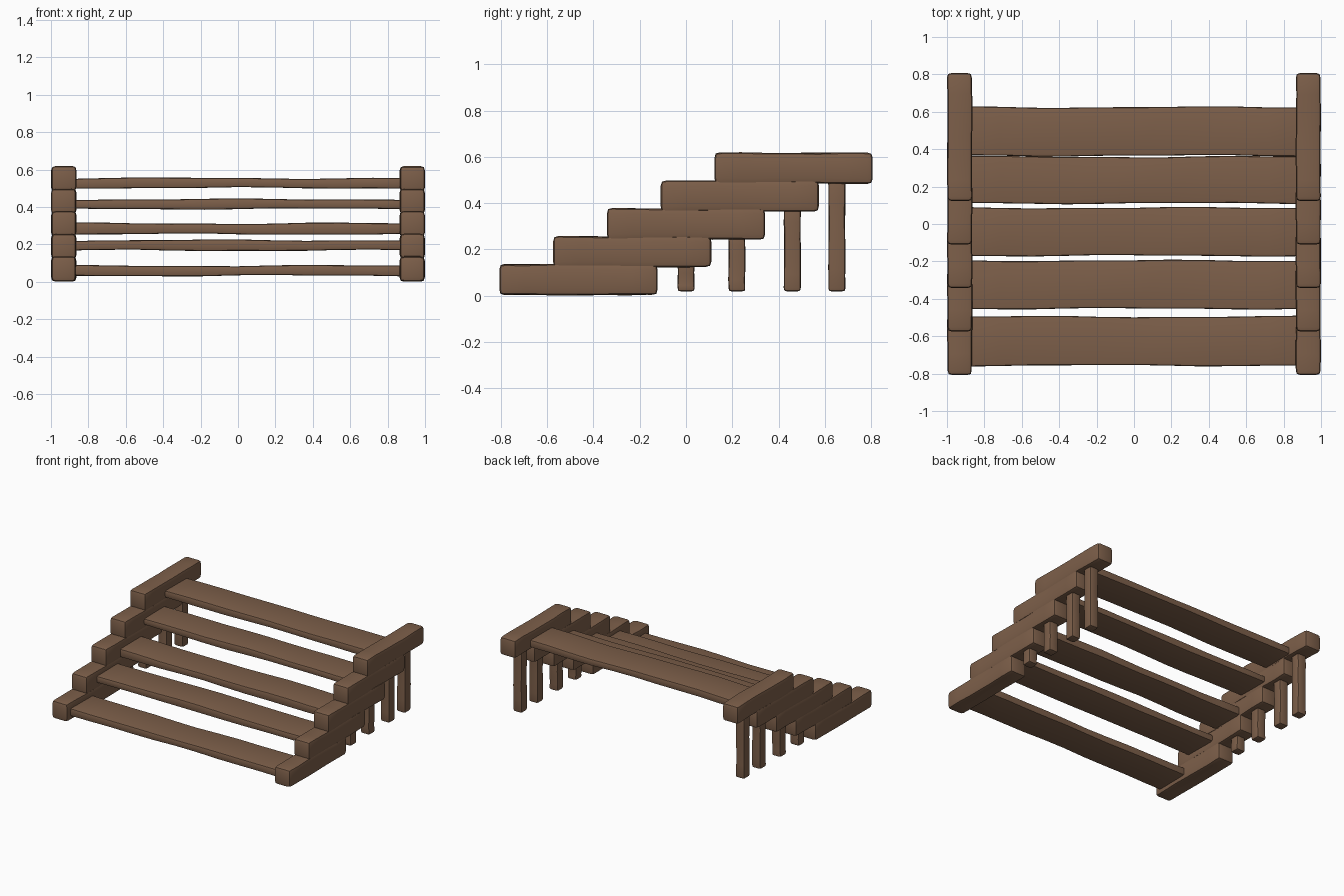
import bpy, bmesh, math, random
from mathutils import Vector

if "Cube" in bpy.data.objects:
    bpy.data.objects.remove(bpy.data.objects["Cube"])

random.seed(4)
wood = bpy.data.materials.new("brown wood")
wood.diffuse_color = (0.205, 0.115, 0.068, 1)
wood.use_nodes = True
wood.node_tree.nodes["Principled BSDF"].inputs["Base Color"].default_value = wood.diffuse_color


def timber(name, lo, hi, axis, bevel, cuts, wobble):
    """Hand-hewn beam: bevelled box cut along its length and gently warped."""
    lo, hi = Vector(lo), Vector(hi)
    size, mid = hi - lo, (lo + hi) / 2
    bm = bmesh.new()
    bmesh.ops.create_cube(bm, size=1)
    for v in bm.verts:
        v.co = Vector([v.co[i] * size[i] for i in range(3)])
    bmesh.ops.bevel(bm, geom=bm.edges[:], offset=bevel, segments=2,
                    profile=0.6, affect='EDGES')
    normal = Vector([1 if i == axis else 0 for i in range(3)])
    for k in range(1, cuts + 1):
        point = normal * (size[axis] * (k / (cuts + 1) - 0.5))
        bmesh.ops.bisect_plane(bm, geom=bm.verts[:] + bm.edges[:] + bm.faces[:],
                               plane_co=point, plane_no=normal)
    # each side of the section swells and shrinks on its own
    phase = [random.uniform(0, 6.28) for _ in range(6)]
    for v in bm.verts:
        t = v.co[axis] / size[axis] * 2 * math.pi
        for i in range(3):
            if i != axis:
                side = i * 2 + (v.co[i] > 0)
                w = math.sin(t * 1.3 + phase[side]) + 0.5 * math.sin(t * 2.9 + phase[5 - side])
                v.co[i] *= 1 - wobble * (1 + w / 1.5) / (size[i] / 2)
        v.co += mid
    bmesh.ops.recalc_face_normals(bm, faces=bm.faces[:])
    me = bpy.data.meshes.new(name)
    bm.to_mesh(me)
    bm.free()
    me.materials.append(wood)
    ob = bpy.data.objects.new(name, me)
    bpy.context.collection.objects.link(ob)
    bpy.ops.object.select_all(action='DESELECT')
    ob.select_set(True)
    bpy.context.view_layer.objects.active = ob
    bpy.ops.object.shade_smooth_by_angle(angle=math.radians(50))
    return ob


# front and back of each step: plank y range, plank z range, post y
planks = [(-0.762, -0.49, 0.028, 0.092), (-0.458, -0.19, 0.163, 0.228),
          (-0.175, 0.092, 0.25, 0.318), (0.105, 0.365, 0.385, 0.447),
          (0.36, 0.63, 0.497, 0.56)]
post_y = [None, 0.0, 0.22, 0.46, 0.652]

for n in range(5):
    y, z = -0.807 + 0.2325 * n, 0.1205 * n
    # step plank
    y0, y1, z0, z1 = planks[n]
    timber(f"step_plank_{n + 1}", (-0.9, y0, z0), (0.9, y1, z1), 0, 0.016, 9, 0.005)
    for s, label in ((-1, "left"), (1, "right")):
        # stacked side log
        xs = sorted((s * 0.863, s * 1.0))
        timber(f"{label}_side_log_{n + 1}", (xs[0], y, z), (xs[1], y + 0.684, z + 0.138),
               1, 0.024, 5, 0.0025)
        # supporting post
        if post_y[n] is not None:
            p, x = post_y[n], s * 0.932
            timber(f"{label}_post_{n + 1}", (x - 0.038, p - 0.038, 0.018),
                   (x + 0.038, p + 0.038, z + 0.03), 2, 0.015, 4, 0.002)
